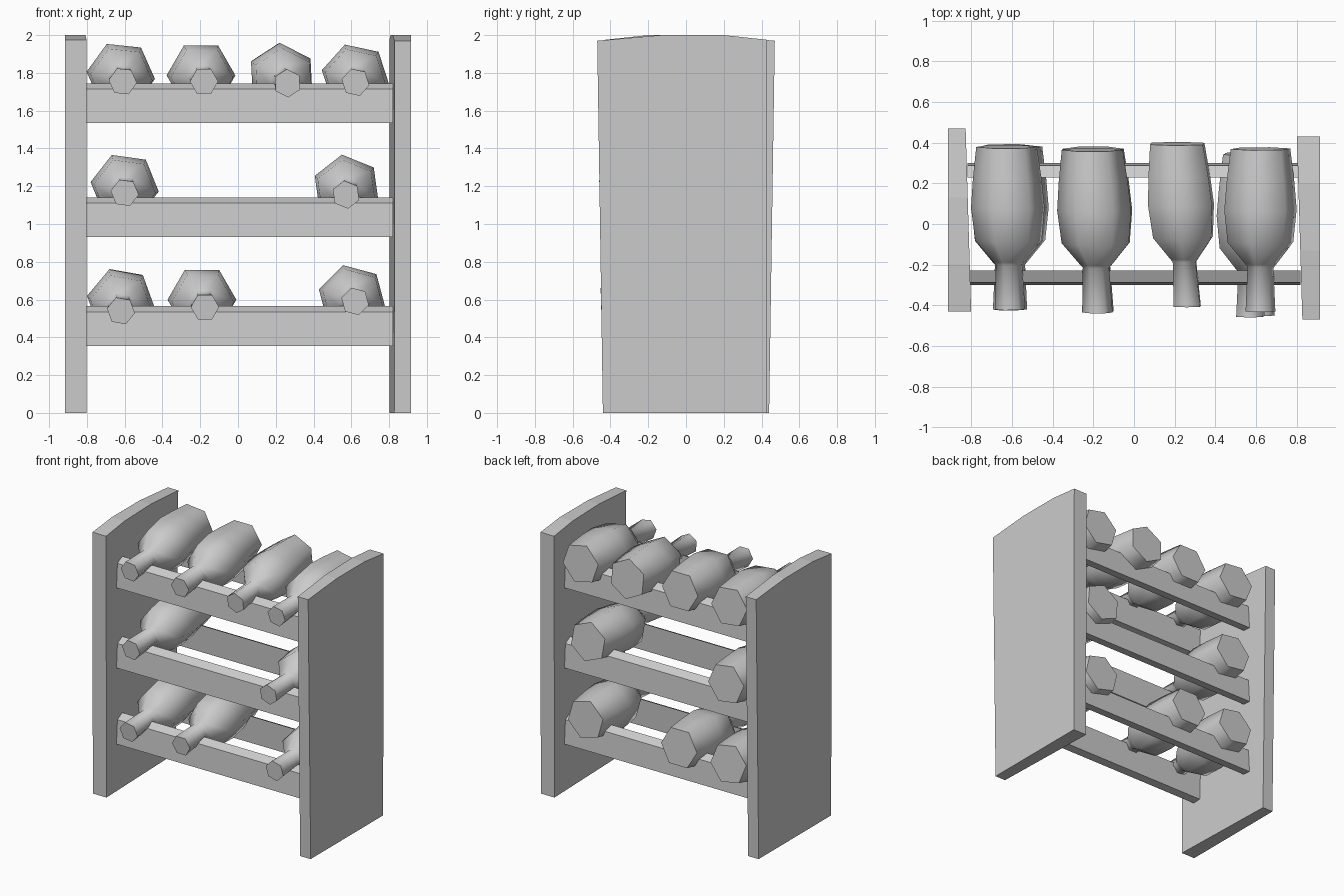
import bpy, bmesh
from math import cos, sin, pi, radians
from mathutils import Matrix, Vector

if "Cube" in bpy.data.objects:
    bpy.data.objects.remove(bpy.data.objects["Cube"])


def make_object(name, verts, faces, smooth=None):
    mesh = bpy.data.meshes.new(name)
    bm = bmesh.new()
    vs = [bm.verts.new(v) for v in verts]
    for f in faces:
        bm.faces.new([vs[i] for i in f])
    bmesh.ops.recalc_face_normals(bm, faces=bm.faces)
    bm.to_mesh(mesh)
    bm.free()
    ob = bpy.data.objects.new(name, mesh)
    bpy.context.collection.objects.link(ob)
    if smooth:
        bpy.ops.object.select_all(action='DESELECT')
        ob.select_set(True)
        bpy.context.view_layer.objects.active = ob
        bpy.ops.object.shade_smooth_by_angle(angle=radians(smooth))
    return ob


def loft(rings):
    """Join equal-sized rings of points into a closed solid."""
    n = len(rings[0])
    verts = [p for ring in rings for p in ring]
    faces = [list(range(n)), list(range(len(verts) - n, len(verts)))]
    for k in range(len(rings) - 1):
        for i in range(n):
            j = (i + 1) % n
            faces.append([k*n + i, k*n + j, (k+1)*n + j, (k+1)*n + i])
    return verts, faces


# Side panels: arched top, slightly tapered thickness; left is the right one turned half round
PANEL = [(-.44, 0), (.425, 0), (.43, 1.975), (.2, 2), (-.13, 2), (-.47, 1.97)]
for name, s in (("right_side_panel", 1), ("left_side_panel", -1)):
    inner = [(s * (.814 - .03*y), s*y, z) for y, z in PANEL]
    outer = [(s * .915, s*y, z) for y, z in PANEL]
    make_object(name, *loft([inner, outer]))

# Cross rails: top edge slopes down towards the outside
RAIL_TOPS = [.565, 1.14, 1.745]
for level, top in enumerate(RAIL_TOPS, 1):
    for name, s in (("front_rail", -1), ("back_rail", 1)):
        section = [(.235, top - .205), (.3, top - .21), (.288, top - .03), (.228, top)]
        ends = [[(x, s*y, z) for y, z in section] for x in (-.82, .82)]
        make_object(f"{name}_{level}", *loft(ends))

# Bottles: six-sided lofts along y (position, radius), smooth-shaded with a sharp base and mouth
BOTTLE = [(.38, .15), (.22, .17), (.08, .182), (-.08, .165), (-.185, .078),
          (-.2, .065), (-.42, .075)]


def bottle(name, body_x, neck_x, neck_z, body_z, roll, shift=0):
    slope_x = (neck_x - body_x) / -.47
    slope_z = (neck_z - body_z) / -.47
    rings = []
    for y, r in BOTTLE:
        cx = body_x + slope_x * (y - .05)
        cz = body_z + slope_z * (y - .05)
        ring = []
        for i in range(6):
            a = i * pi / 3 - radians(roll)
            dz = r * sin(a)
            ring.append((cx + r * cos(a), y + shift - slope_z * dz, cz + dz))
        rings.append(ring)
    make_object(name, *loft(rings), smooth=65)


# level, body x, neck x, neck z, body z, roll, y shift
BOTTLES = [
    (3, -.62, -.61, 1.755, 1.785, 6, 0),
    (3, -.195, -.18, 1.755, 1.785, 0, -.015),
    (3, .233, .262, 1.745, 1.775, 27, .015),
    (3, .622, .622, 1.75, 1.775, 12, -.01),
    (2, -.6, -.6, 1.165, 1.195, 8, 0),
    (2, .575, .572, 1.155, 1.185, 22, -.035),
    (1, -.62, -.62, .54, .585, 10, 0),
    (1, -.19, -.175, .56, .597, 0, -.01),
    (1, .605, .62, .59, .605, 15, -.03),
]
for n, (level, *args) in enumerate(BOTTLES, 1):
    bottle(f"bottle_row{level}_{n}", *args)
